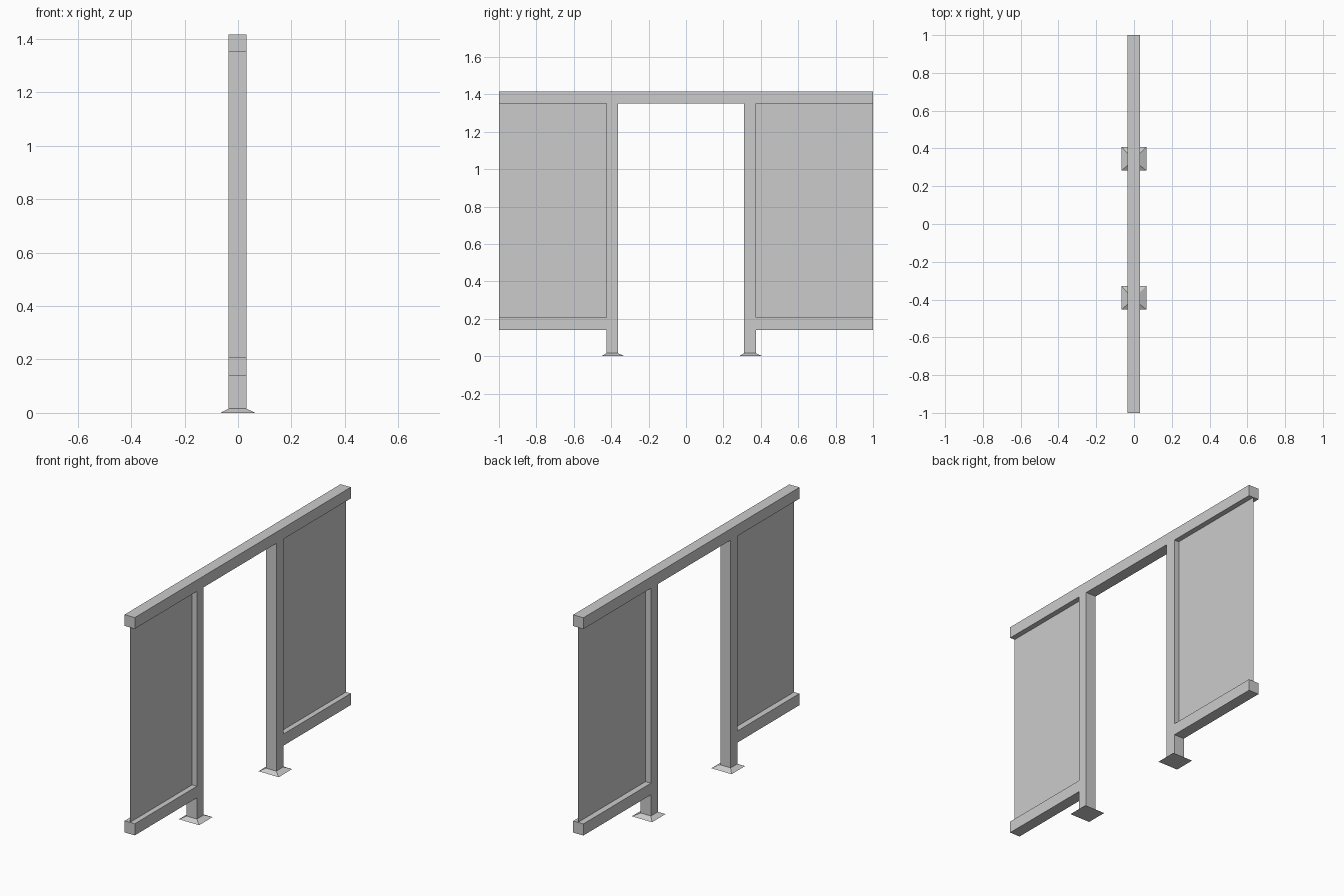
import bpy, bmesh
from mathutils import Vector

if "Cube" in bpy.data.objects:
    bpy.data.objects.remove(bpy.data.objects["Cube"])

X0, X1 = -0.035, 0.031            # frame depth
TOP, RAIL_TOP = 1.35, 1.416       # top rail
LOW, RAIL_LOW = 0.208, 0.14       # bottom rails
FOOT_H = 0.016
POSTS = {"left": (-0.425, -0.363), "right": (0.375, 0.31)}   # outer, inner y


def finish(name, bm):
    bmesh.ops.recalc_face_normals(bm, faces=bm.faces)
    mesh = bpy.data.meshes.new(name)
    bm.to_mesh(mesh)
    bm.free()
    obj = bpy.data.objects.new(name, mesh)
    bpy.context.collection.objects.link(obj)
    return obj


def polygon(bm, points):
    return bm.faces.new([bm.verts.new(p) for p in points])


def half_outline(outer, inner, end):
    # from the rail end down to the foot and up the inside of the post
    return [(end, RAIL_TOP), (end, TOP), (outer, TOP), (outer, LOW),
            (end, LOW), (end, RAIL_LOW), (outer, RAIL_LOW),
            (outer, FOOT_H), (inner, FOOT_H), (inner, TOP)]


# Frame: rails and posts as one extruded outline
outline = half_outline(*POSTS["left"], -1) + half_outline(*POSTS["right"], 1)[::-1]
bm = bmesh.new()
face = polygon(bm, [(X0, y, z) for y, z in outline])
ext = bmesh.ops.extrude_face_region(bm, geom=[face], use_keep_orig=True)
verts = [v for v in ext["geom"] if isinstance(v, bmesh.types.BMVert)]
bmesh.ops.translate(bm, verts=verts, vec=Vector((X1 - X0, 0, 0)))
finish("frame", bm)

for side, (outer, inner) in POSTS.items():
    end = -1 if side == "left" else 1

    # Thin infill panel in the middle of the frame
    bm = bmesh.new()
    polygon(bm, [(0, end, LOW), (0, outer, LOW), (0, outer, TOP), (0, end, TOP)])
    finish(side + "_panel", bm)

    # Foot plate tapering up to the post
    y0, y1 = sorted((outer, inner))
    mid = (y0 + y1) / 2 + 0.003
    bm = bmesh.new()
    bmesh.ops.create_cube(bm, size=1)
    for v in bm.verts:
        if v.co.z < 0:
            v.co = (0.131 * v.co.x, mid + 0.125 * v.co.y, 0)
        else:
            v.co = (X1 if v.co.x > 0 else X0, y1 if v.co.y > 0 else y0, FOOT_H)
    finish(side + "_foot", bm)
